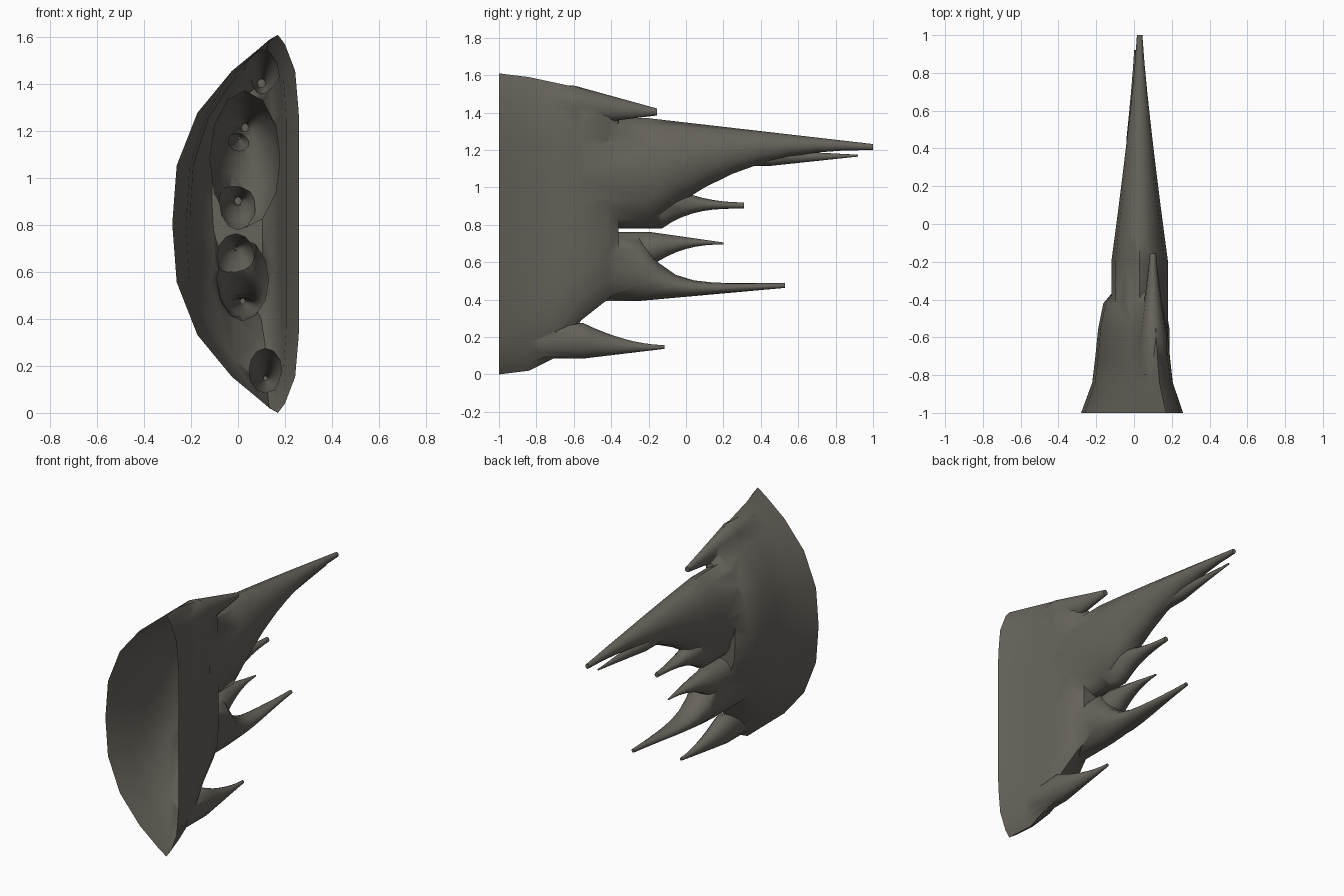
import bpy, bmesh, math

if "Cube" in bpy.data.objects:
    bpy.data.objects.remove(bpy.data.objects["Cube"])

mat = bpy.data.materials.new("dark grey brown")
mat.diffuse_color = (0.135, 0.124, 0.105, 1)
mat.use_nodes = True
mat.node_tree.nodes["Principled BSDF"].inputs["Base Color"].default_value = mat.diffuse_color


def loft(name, rings):
    """Closed skin through rings of points."""
    bm = bmesh.new()
    vs = [[bm.verts.new(p) for p in r] for r in rings]
    n = len(rings[0])
    for a, b in zip(vs, vs[1:]):
        for i in range(n):
            j = (i + 1) % n
            bm.faces.new((a[i], a[j], b[j], b[i]))
    bm.faces.new(vs[0])
    bm.faces.new(vs[-1])
    bmesh.ops.recalc_face_normals(bm, faces=bm.faces[:])
    me = bpy.data.meshes.new(name)
    bm.to_mesh(me)
    bm.free()
    me.materials.append(mat)
    ob = bpy.data.objects.new(name, me)
    bpy.context.collection.objects.link(ob)
    return ob


def body_ring(y, scale, low, high, n=20):
    """Leaf outline, bulging more to the left than to the right."""
    ring = []
    for i in range(n):
        a = math.tau * i / n
        u = -math.cos(a)
        side = .09 * (1 - abs(u) ** 8) if a < math.pi else -.45 * (1 - abs(u) ** 2.7)
        ring.append(((.17 + side) * scale, y, low + (u + 1) / 2 * (high - low)))
    return ring


def spike(name, x, start, end, width, base, tip, curve, n=12, steps=8):
    """Root buried in the body; lower and upper edges curve to the tip."""
    rings = []
    for k in range(-1, steps + 1):
        t = max(k, 0) / steps
        y = start + t * (end - start) if k >= 0 else max(-.8, start - .35)
        lo, hi = (q + (p - q) * (1 - t) ** c for p, q, c in zip(base, tip, curve))
        thin = .45 * (tip[1] - tip[0])
        rx = thin + (width - thin) * (1 - t) ** 1.2
        rings.append([(x + rx * math.cos(math.tau * i / n), y,
                       (lo + hi) / 2 + (hi - lo) / 2 * math.sin(math.tau * i / n))
                      for i in range(n)])
    return loft(name, rings)


# broad body, squeezed towards the back
body = loft("spiky_body", [body_ring(*s) for s in (
    (-1, 1, 0, 1.61), (-.84, .79, .02, 1.59), (-.7, .73, .09, 1.56),
    (-.56, .68, .29, 1.53), (-.42, .58, .4, 1.47), (-.36, .4, .46, 1.38))])

# pointed lobes growing out of the body
parts = [
    spike("upper_lobe", .03, -.2, 1, .15, (.79, 1.37), (1.2, 1.232), (2.5, 1)),
    spike("upper_side_tip", .005, .45, .92, .045, (1.115, 1.2), (1.165, 1.175), (1, 1)),
    spike("ridge_spike", .1, -.6, -.155, .075, (1.33, 1.545), (1.385, 1.422), (1, 1)),
    spike("upper_middle_spike", 0, -.13, .31, .08, (.78, 1.03), (.887, .92), (3, 2.2)),
    spike("lower_middle_spike", -.01, -.2, .2, .08, (.57, .763), (.695, .706), (2.4, 1)),
    spike("lower_spike", .02, -.25, .53, .11, (.393, .74), (.463, .488), (1, 6)),
    spike("bottom_spike", .117, -.55, -.115, .07, (.085, .275), (.137, .157), (1, 1.8)),
]

# merge into one skin
bpy.context.view_layer.objects.active = body
for p in parts:
    m = body.modifiers.new("join", 'BOOLEAN')
    m.operation, m.solver, m.object = 'UNION', 'EXACT', p
    bpy.ops.object.modifier_apply(modifier=m.name)
    bpy.data.objects.remove(p)

# open the hollow front
bm = bmesh.new()
bm.from_mesh(body.data)
caps = [f for f in bm.faces if all(v.co.y < -.995 for v in f.verts)]
bmesh.ops.delete(bm, geom=caps, context='FACES')
bmesh.ops.remove_doubles(bm, verts=bm.verts[:], dist=.002)
bm.to_mesh(body.data)
bm.free()
body.select_set(True)
bpy.ops.object.shade_smooth_by_angle(angle=math.radians(50))
